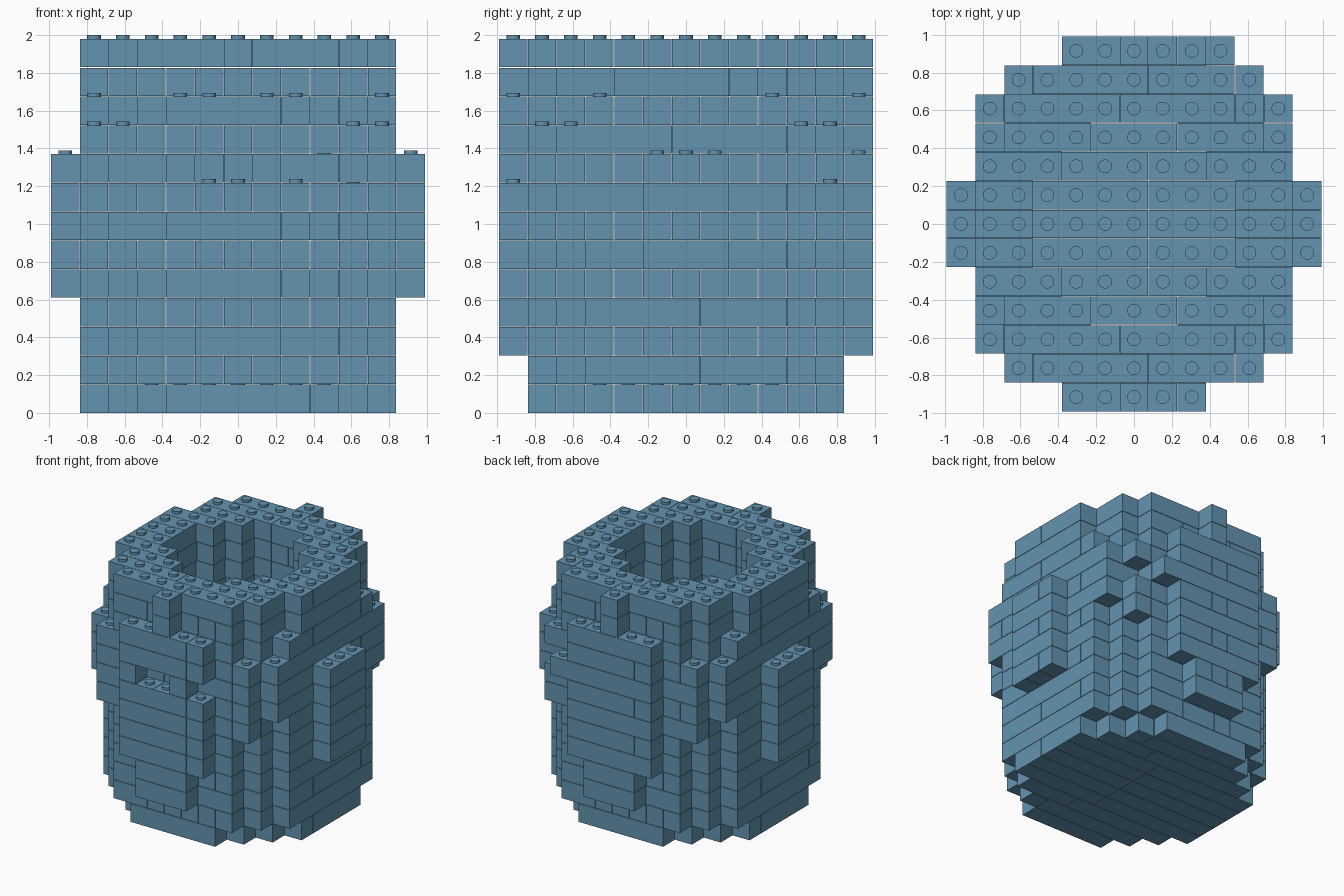
import bpy
import bmesh
from mathutils import Matrix, Vector

PITCH = 0.1525        # grid cell and layer height
BRICK = 0.1495        # brick size, leaving a thin seam
STUD_R, STUD_H = 0.036, 0.02
LAYERS = 13

cube = bpy.data.objects.get("Cube")
if cube:
    bpy.data.objects.remove(cube)

mat = bpy.data.materials.new("steel_blue_plastic")
mat.use_nodes = True
colour = (0.127, 0.296, 0.434, 1)
mat.diffuse_color = colour
mat.node_tree.nodes["Principled BSDF"].inputs["Base Color"].default_value = colour


def disc(widths):
    """Cells of a stepped disc; widths[n] is the half width of rows n and -n."""
    return {(x, y) for n, w in enumerate(widths) for y in (n, -n)
            for x in range(-w, w + 1)}


CAVITY = disc([3, 3, 2, 1])
BASE = disc([5, 5, 5, 4, 3, 2])
WALL = disc([5, 5, 5, 5, 4, 3])
RIM = disc([5, 5, 5, 4, 4, 3])


def mirrored(x, y):
    return {(x, y), (-x, y), (x, -y), (-x, -y)}


def layer_cells(k):
    """Grid cells filled in layer k."""
    if k == 0:
        return set(BASE)
    cells = (RIM if k > 10 else WALL) - CAVITY
    # Stepped corners of the belly
    if 6 <= k <= 9:
        cells |= mirrored(4, 5)
    if 7 <= k <= 9:
        cells |= mirrored(5, 4)
    # Side panels
    if 4 <= k <= 8:
        for y in (0, 1):
            cells |= mirrored(6, y)
    # Front and back panels, narrow below, with one post on top
    half = 1 if k in (2, 3) else 2 if 4 <= k <= 10 else 0 if k > 10 else -1
    for x in range(half + 1):
        cells |= mirrored(x, 6)
    # Openings in the front panel and the odd brick at the back
    if k == 8:
        cells -= {(-1, -6), (0, -6), (2, -6), (4, 5)}
        cells.add((3, 6))
    return cells


def split_bricks(cells, along_x, longest):
    """Cut the cells into straight bricks, yielding first and last cell."""
    step = (1, 0) if along_x else (0, 1)
    left = set(cells)
    for start in sorted(cells, key=lambda c: c if along_x else c[::-1]):
        if start not in left:
            continue
        end = start
        left.discard(start)
        for _ in range(longest - 1):
            following = (end[0] + step[0], end[1] + step[1])
            if following not in left:
                break
            left.discard(following)
            end = following
        yield start, end


def add_brick(bm, start, end, k):
    a, b = Vector((*start, 0)), Vector((*end, 0))
    size = (b - a) * PITCH + Vector((BRICK, BRICK, BRICK))
    centre = (a + b) * PITCH / 2 + Vector((0, 0, k * PITCH + BRICK / 2))
    bmesh.ops.create_cube(bm, size=1, matrix=Matrix.LocRotScale(centre, None, size))


def add_stud(bm, cell, k):
    base = k * PITCH + BRICK
    centre = Vector((cell[0] * PITCH, cell[1] * PITCH, base + STUD_H / 2))
    bmesh.ops.create_cone(bm, cap_ends=True, segments=20, radius1=STUD_R,
                          radius2=STUD_R, depth=STUD_H,
                          matrix=Matrix.Translation(centre))


# Barrel, one object per course of bricks
for k in range(LAYERS):
    cells = layer_cells(k)
    above = layer_cells(k + 1) if k + 1 < LAYERS else set()
    bm = bmesh.new()
    for start, end in split_bricks(cells, k % 2 == 0, 6 if k == 0 else 4):
        add_brick(bm, start, end, k)
    for cell in sorted(cells - above):
        add_stud(bm, cell, k)
    name = "floor_course" if k == 0 else f"wall_course_{k:02d}"
    mesh = bpy.data.meshes.new(name)
    bm.to_mesh(mesh)
    bm.free()
    mesh.materials.append(mat)
    obj = bpy.data.objects.new(name, mesh)
    bpy.context.collection.objects.link(obj)
    bpy.ops.object.select_all(action="DESELECT")
    obj.select_set(True)
    bpy.context.view_layer.objects.active = obj
    bpy.ops.object.shade_smooth_by_angle()
